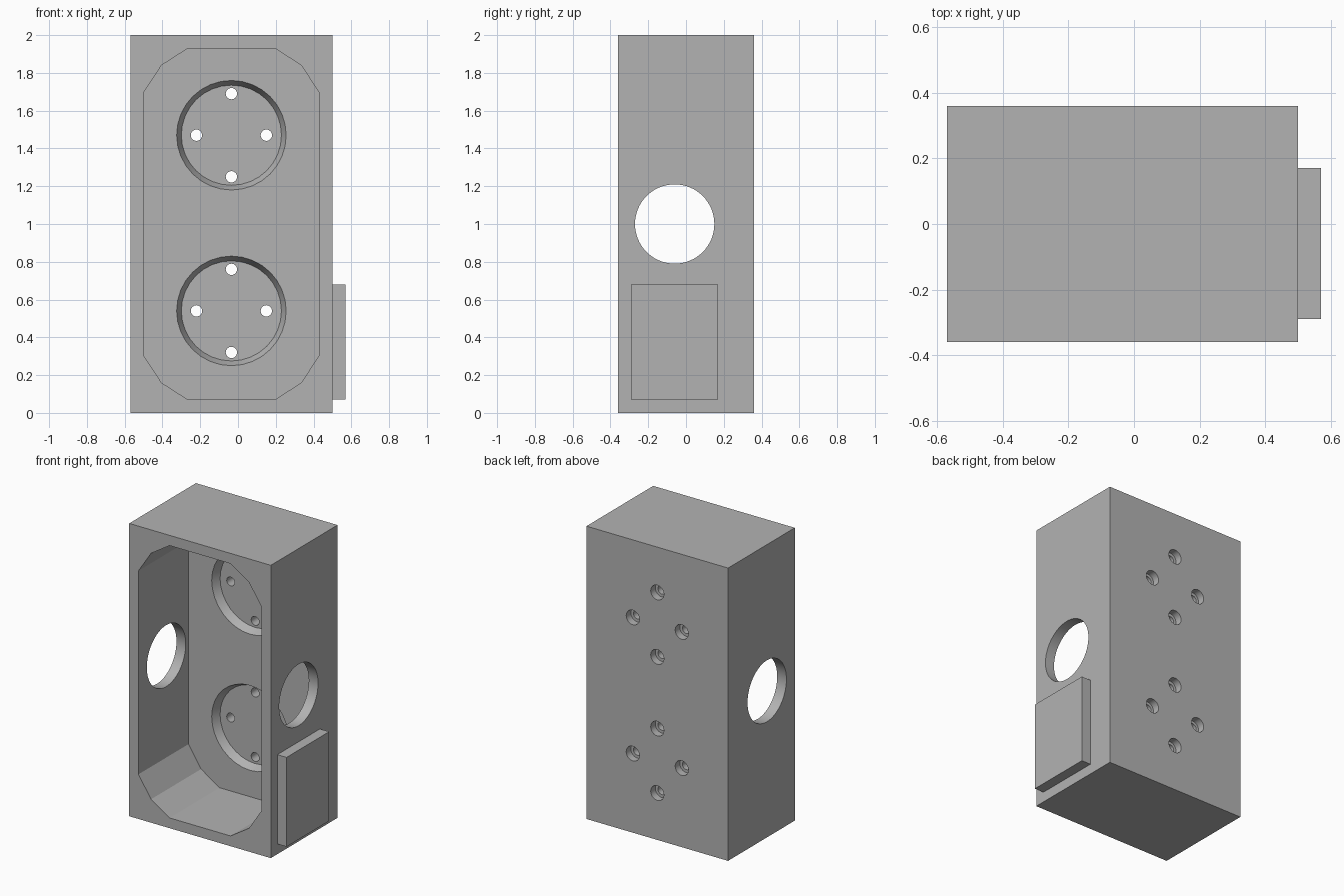
import bpy, bmesh
from math import pi
from mathutils import Matrix, Vector

if "Cube" in bpy.data.objects:
    bpy.data.objects.remove(bpy.data.objects["Cube"])

grey = bpy.data.materials.new("plain grey")
grey.use_nodes = True
grey.diffuse_color = (0.45, 0.45, 0.45, 1)
grey.node_tree.nodes["Principled BSDF"].inputs["Base Color"].default_value = grey.diffuse_color


def make_object(name, bm):
    bmesh.ops.recalc_face_normals(bm, faces=bm.faces)
    mesh = bpy.data.meshes.new(name)
    bm.to_mesh(mesh)
    bm.free()
    mesh.materials.append(grey)
    obj = bpy.data.objects.new(name, mesh)
    bpy.context.collection.objects.link(obj)
    return obj


def box(name, low, high):
    low, high = Vector(low), Vector(high)
    bm = bmesh.new()
    place = Matrix.Translation((low + high) / 2) @ Matrix.Diagonal((*(high - low), 1))
    bmesh.ops.create_cube(bm, size=1, matrix=place)
    return make_object(name, bm)


def tube(name, axis, centre, length, r_start, r_end, sides):
    """Cylinder or cone along +x or +y, from r_start to r_end."""
    bm = bmesh.new()
    turn = Matrix.Rotation(pi / 2, 4, "Y") if axis == "X" else Matrix.Rotation(-pi / 2, 4, "X")
    bmesh.ops.create_cone(bm, cap_ends=True, segments=sides, radius1=r_start, radius2=r_end,
                          depth=length, matrix=Matrix.Translation(centre) @ turn)
    return make_object(name, bm)


def carve(target, cutter):
    mod = target.modifiers.new("carve", "BOOLEAN")
    mod.operation = "DIFFERENCE"
    mod.solver = "EXACT"
    mod.object = cutter
    bpy.context.view_layer.objects.active = target
    bpy.ops.object.modifier_apply(modifier=mod.name)
    bpy.data.objects.remove(cutter)


MID_X = -0.035
WALL_Y, FLOOR_Y, BACK_Y = 0.18, 0.235, 0.36

# Outer housing
housing = box("housing", (-0.57, -BACK_Y, 0), (0.5, BACK_Y, 2))

# Front cavity with faceted corners, mirrored from one quarter
quarter = [(0.465, 0.695), (0.37, 0.84), (0.23, 0.93)]
outline = []
for sx, sz in ((1, 1), (-1, 1), (-1, -1), (1, -1)):
    corner = quarter if sx * sz > 0 else quarter[::-1]
    outline += [(MID_X + sx * x, 1 + sz * z) for x, z in corner]
bm = bmesh.new()
face = bm.faces.new([bm.verts.new((x, -0.5, z)) for x, z in outline])
sweep = bmesh.ops.extrude_face_region(bm, geom=[face])
moved = [v for v in sweep["geom"] if isinstance(v, bmesh.types.BMVert)]
bmesh.ops.translate(bm, verts=moved, vec=(0, WALL_Y + 0.5, 0))
carve(housing, make_object("cavity_cutter", bm))

# Round opening through both side walls
carve(housing, tube("side_hole_cutter", "X", (0, -0.06, 1), 2, 0.21, 0.21, 64))

# Two tapered seats, each with four counterbored screw holes
for z in (0.54, 1.47):
    depth = FLOOR_Y - WALL_Y
    carve(housing, tube("seat_cutter", "Y", (MID_X, WALL_Y, z), 2 * depth, 0.315, 0.265, 32))
    for dx, dz in ((0.185, 0), (-0.185, 0), (0, 0.22), (0, -0.22)):
        x, hz = MID_X + dx, z + dz
        carve(housing, tube("screw_hole_cutter", "Y", (x, 0.3, hz), 0.3, 0.03, 0.03, 24))
        carve(housing, tube("counterbore_cutter", "Y", (x, BACK_Y, hz), 0.1, 0.05, 0.05, 24))

# Raised plate on the left side
plate = box("side_plate", (0.5, -0.29, 0.07), (0.57, 0.17, 0.68))

# Smooth the round walls and keep the facets crisp
bpy.ops.object.select_all(action="DESELECT")
housing.select_set(True)
bpy.context.view_layer.objects.active = housing
bpy.ops.object.shade_smooth_by_angle(angle=pi / 10)
